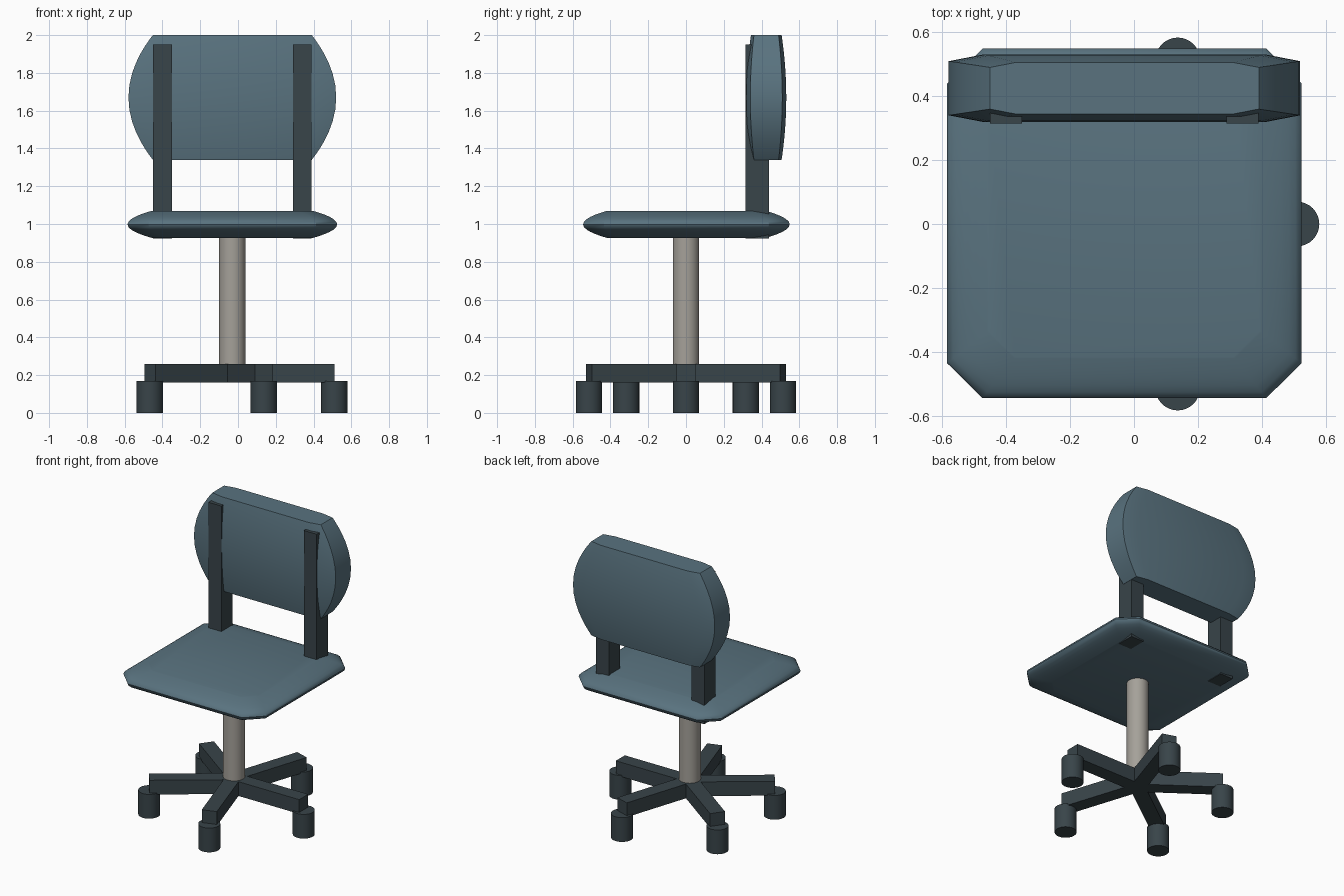
import bpy, bmesh, math
from mathutils import Matrix, Vector

cube = bpy.data.objects.get("Cube")
if cube:
    bpy.data.objects.remove(cube, do_unlink=True)

CX = -0.03  # column axis


def material(name, rgb):
    m = bpy.data.materials.new(name)
    m.use_nodes = True
    color = (*rgb, 1.0)
    m.diffuse_color = color
    m.node_tree.nodes["Principled BSDF"].inputs["Base Color"].default_value = color
    return m


fabric = material("blue grey fabric", (0.100, 0.170, 0.212))
plastic = material("dark plastic", (0.040, 0.058, 0.067))
metal = material("grey metal", (0.376, 0.356, 0.320))


def finish(name, bm, mat, smooth=False):
    bmesh.ops.recalc_face_normals(bm, faces=bm.faces)
    mesh = bpy.data.meshes.new(name)
    bm.to_mesh(mesh)
    bm.free()
    mesh.materials.append(mat)
    obj = bpy.data.objects.new(name, mesh)
    bpy.context.collection.objects.link(obj)
    if smooth:
        bpy.ops.object.select_all(action="DESELECT")
        obj.select_set(True)
        bpy.context.view_layer.objects.active = obj
        bpy.ops.object.shade_smooth_by_angle(angle=math.radians(30))
    return obj


def box(name, lo, hi, mat, angle=0.0):
    bm = bmesh.new()
    bmesh.ops.create_cube(bm, size=1)
    lo, hi = Vector(lo), Vector(hi)
    bmesh.ops.scale(bm, vec=hi - lo, verts=bm.verts)
    bmesh.ops.translate(bm, vec=(lo + hi) / 2, verts=bm.verts)
    bmesh.ops.transform(bm, verts=bm.verts,
                        matrix=Matrix.Translation((CX, 0, 0)) @ Matrix.Rotation(angle, 4, "Z"))
    return finish(name, bm, mat)


def cylinder(name, x, y, z0, z1, radius, mat):
    bm = bmesh.new()
    bmesh.ops.create_cone(bm, cap_ends=True, segments=32, radius1=radius, radius2=radius,
                          depth=z1 - z0, matrix=Matrix.Translation((x, y, (z0 + z1) / 2)))
    return finish(name, bm, mat, True)


def cushion(name, center, half):
    """Corner-cut slab whose sides bulge outwards at mid height."""
    bm = bmesh.new()
    rings = []
    steps = 16
    for i in range(steps + 1):
        t = math.sin(math.pi * (i / steps - 0.5))
        bulge = 1 - t * t
        w = 0.765 + 0.235 * bulge      # outline size
        c = 0.15 + 0.05 * bulge        # corner cut
        quarter = [(w, w - c), (w - c, w)]
        outline = (quarter + [(-x, y) for x, y in reversed(quarter)]
                   + [(-x, -y) for x, y in quarter] + [(x, -y) for x, y in reversed(quarter)])
        rings.append([bm.verts.new((center[0] + x * half[0], center[1] + y * half[1],
                                    center[2] + t * half[2])) for x, y in outline])
    for a, b in zip(rings, rings[1:]):
        for k in range(8):
            n = (k + 1) % 8
            bm.faces.new((a[k], a[n], b[n], b[k]))
    bm.faces.new(rings[0])
    bm.faces.new(rings[-1])
    return finish(name, bm, fabric, True)


# Cushions
cushion("seat", (CX, 0.002, 0.998), (0.555, 0.547, 0.072))
cushion("backrest", (CX, 0.425, 1.67), (0.55, 0.106, 0.33))

# Uprights that carry the backrest
for side, x in (("left", 0.37), ("right", -0.37)):
    box(side + "_back_support", (x - 0.05, 0.315, 0.922), (x + 0.05, 0.44, 1.95), plastic)

# Column
cylinder("column", CX, 0, 0.17, 0.95, 0.07, metal)

# Five-armed base with feet
for i in range(5):
    a = math.radians(72 * i)
    box(f"base_arm_{i + 1}", (0, -0.05, 0.16), (0.54, 0.05, 0.26), plastic, a)
    cylinder(f"foot_{i + 1}", CX + 0.54 * math.cos(a), 0.54 * math.sin(a), 0, 0.17, 0.07, plastic)
